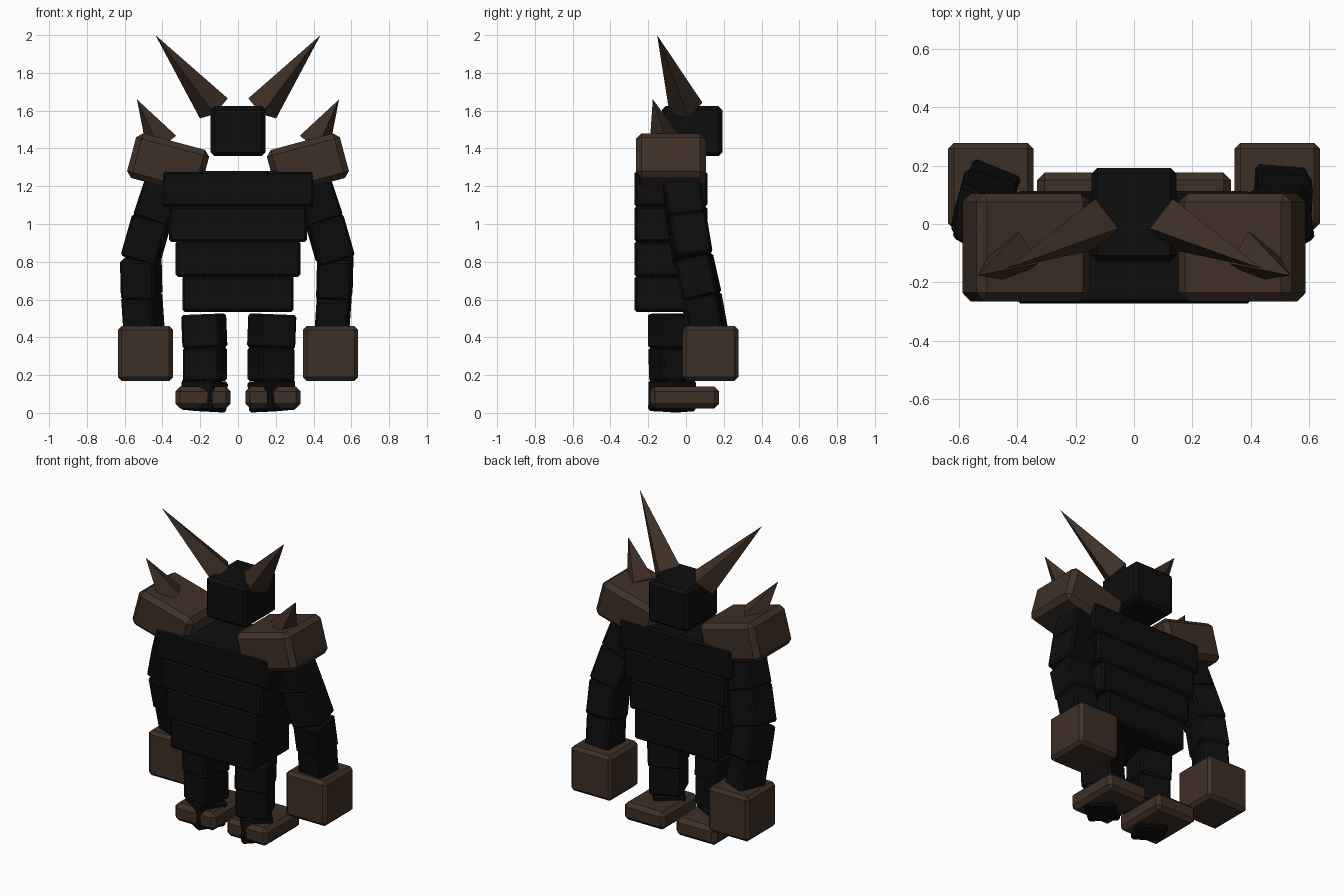
import bpy, bmesh
from math import radians
from mathutils import Vector, Quaternion, Euler

cube = bpy.data.objects.get("Cube")
if cube:
    bpy.data.objects.remove(cube, do_unlink=True)


def material(name, rgb):
    mat = bpy.data.materials.new(name)
    mat.use_nodes = True
    mat.diffuse_color = (*rgb, 1)
    mat.node_tree.nodes["Principled BSDF"].inputs["Base Color"].default_value = (*rgb, 1)
    return mat


BLACK = material("charcoal black", (0.004, 0.004, 0.004))
BROWN = material("dark brown", (0.048, 0.029, 0.019))
Z = Vector((0, 0, 1))


def finish(name, bm, mat):
    bmesh.ops.recalc_face_normals(bm, faces=bm.faces)
    mesh = bpy.data.meshes.new(name)
    bm.to_mesh(mesh)
    bm.free()
    mesh.materials.append(mat)
    obj = bpy.data.objects.new(name, mesh)
    bpy.context.collection.objects.link(obj)
    return obj


def box(name, center, size, mat, bevel=0.02, rot=Quaternion()):
    """Chamfered block."""
    bm = bmesh.new()
    bmesh.ops.create_cube(bm, size=1)
    bmesh.ops.scale(bm, vec=size, verts=bm.verts)
    bmesh.ops.bevel(bm, geom=bm.edges[:], offset=bevel, segments=1, affect='EDGES')
    obj = finish(name, bm, mat)
    obj.location = center
    obj.rotation_mode = 'QUATERNION'
    obj.rotation_quaternion = rot
    return obj


def limb(name, top, bottom, width, twist, overlap=0.01):
    """Square block running between two joints, twisted about its own axis."""
    a, b = Vector(top), Vector(bottom)
    rot = Z.rotation_difference(a - b) @ Quaternion(Z, radians(twist))
    length = (a - b).length + overlap
    return box(name, (a + b) / 2, (width, width, length), BLACK, 0.012, rot)


def spike(name, base, tip, corner, radius):
    """Four-sided pyramid with one base corner pointing towards 'corner'."""
    base, tip = Vector(base), Vector(tip)
    axis = (tip - base).normalized()
    u = Vector(corner)
    u = (u - axis * u.dot(axis)).normalized()
    v = axis.cross(u)
    bm = bmesh.new()
    ring = [bm.verts.new(base + d * radius) for d in (u, v, -u, -v)]
    point = bm.verts.new(tip)
    bm.faces.new(ring)
    for i in range(4):
        bm.faces.new((ring[i], ring[(i + 1) % 4], point))
    return finish(name, bm, BROWN)


# Torso: four stacked slabs narrowing downward
for i in range(4):
    box(f"torso_slab_{i + 1}", (0, -0.08, 1.185 - 0.185 * i),
        (0.8 - 0.07 * i, 0.385, 0.19), BLACK, 0.012)

# Head
box("head", (0, 0.032, 1.492), (0.29, 0.32, 0.265), BLACK, 0.02)

for side, s in (("left", 1), ("right", -1)):
    # Horns and shoulder armour
    spike(f"{side}_horn", (s * 0.128, 0, 1.612), (s * 0.437, -0.153, 2.0),
          (-s * 0.145, -0.03, 0.105), 0.092)
    box(f"{side}_shoulder", (s * 0.37, -0.08, 1.318), (0.4, 0.37, 0.245), BROWN, 0.03,
        Euler((0, -s * radians(15), 0)).to_quaternion())
    spike(f"{side}_shoulder_spike", (s * 0.405, -0.11, 1.43), (s * 0.535, -0.176, 1.66),
          (-s, 0, -0.4), 0.09)

    # Arm: two upper and two lower blocks, then a fist
    joints = [(0.385, -0.03, 1.24), (0.455, 0, 1.03), (0.515, 0.035, 0.82),
              (0.51, 0.08, 0.62), (0.495, 0.12, 0.40)]
    joints = [(s * x, y, z) for x, y, z in joints]
    twists = (4, 6, -3, -4) if s > 0 else (-4, -8, -15, -22)
    widths = (0.195, 0.195, 0.185, 0.175)
    names = ("upper_arm_top", "upper_arm_bottom", "forearm_top", "forearm_bottom")
    for i, part in enumerate(names):
        limb(f"{side}_{part}", joints[i], joints[i + 1], widths[i], twists[i])
    box(f"{side}_fist", (s * 0.49, 0.13, 0.315), (0.292, 0.295, 0.29), BROWN, 0.02)

    # Leg: three blocks, the lowest one sunk through the foot
    leg = [(0.182, -0.075, 0.52), (0.175, -0.075, 0.345),
           (0.175, -0.072, 0.17), (0.185, -0.075, 0.012)]
    leg = [(s * x, y, z) for x, y, z in leg]
    twists = (20, 22, 40) if s > 0 else (-12, -14, -28)
    for i, part in enumerate(("thigh", "shin", "ankle")):
        limb(f"{side}_{part}", leg[i], leg[i + 1], 0.205 - 0.008 * i, twists[i], 0.005)
    box(f"{side}_foot", (s * 0.185, -0.007, 0.082), (0.292, 0.365, 0.115), BROWN, 0.025)
